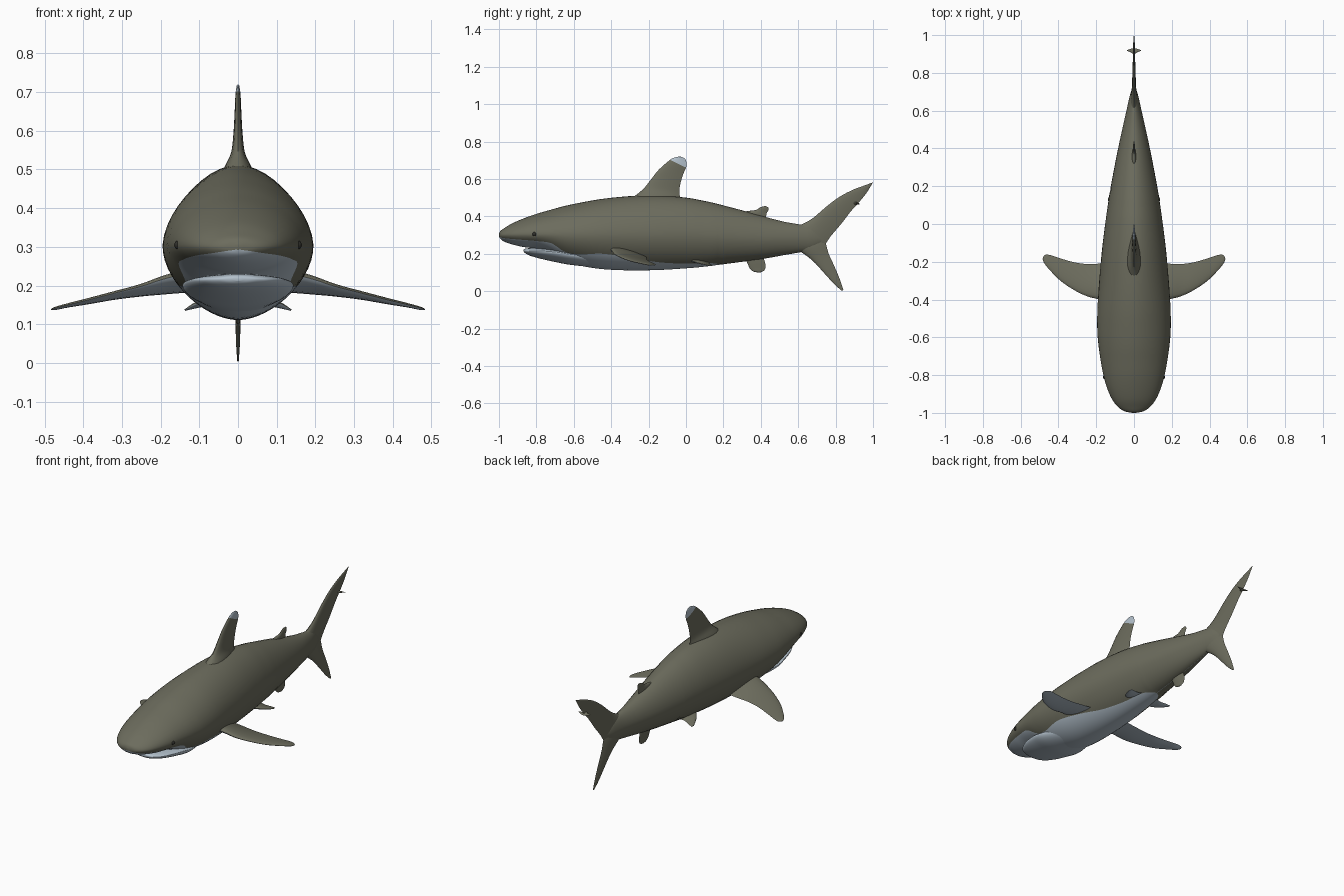
import bpy, bmesh, math
from mathutils import Vector

cube = bpy.data.objects.get("Cube")
if cube:
    bpy.data.objects.remove(cube, do_unlink=True)


def material(name, rgb):
    m = bpy.data.materials.new(name)
    m.use_nodes = True
    m.diffuse_color = (*rgb, 1)
    bsdf = next(n for n in m.node_tree.nodes if n.type == 'BSDF_PRINCIPLED')
    bsdf.inputs["Base Color"].default_value = (*rgb, 1)
    bsdf.inputs["Roughness"].default_value = 0.6
    return m


OLIVE = material("olive skin", (0.15, 0.15, 0.11))
PALE = material("pale belly", (0.45, 0.53, 0.60))
DARK = material("dark eye", (0.03, 0.03, 0.025))


def smooth_path(stations, steps):
    """Catmull-Rom interpolation of equally long tuples."""
    out = []
    last = len(stations) - 1
    for i in range(last):
        a, b = stations[max(i - 1, 0)], stations[i]
        c, d = stations[i + 1], stations[min(i + 2, last)]
        for k in range(steps):
            t = k / steps
            out.append([q + 0.5 * t * (r - p + t * (2 * p - 5 * q + 4 * r - s
                        + t * (3 * (q - r) + s - p)))
                        for p, q, r, s in zip(a, b, c, d)])
    out.append(list(stations[-1]))
    return out


def loft(name, rings, is_pale, mirror=False):
    """Skin closed rings; is_pale(ring, segment) picks the colour."""
    bm = bmesh.new()
    rows = [[bm.verts.new(p) for p in ring] for ring in rings]
    n = len(rows[0])
    for i in range(len(rows) - 1):
        for j in range(n):
            k = (j + 1) % n
            f = bm.faces.new((rows[i][j], rows[i][k], rows[i + 1][k], rows[i + 1][j]))
            f.material_index = int(is_pale(i, j))
    for i, row in ((0, rows[0]), (len(rows) - 2, rows[-1])):
        bm.faces.new(row).material_index = int(is_pale(i, n // 2))
    bmesh.ops.recalc_face_normals(bm, faces=bm.faces)
    me = bpy.data.meshes.new(name)
    bm.to_mesh(me)
    bm.free()
    me.materials.append(OLIVE)
    me.materials.append(PALE)
    ob = bpy.data.objects.new(name, me)
    bpy.context.collection.objects.link(ob)
    if mirror:
        ob.modifiers.new("mirror", 'MIRROR')
    bpy.ops.object.select_all(action='DESELECT')
    ob.select_set(True)
    bpy.context.view_layer.objects.active = ob
    bpy.ops.object.shade_smooth_by_angle(angle=math.radians(50))
    return ob


LOW, HIGH, POWER = 10, 16, 1.1


def body_ring(y, top, bottom, width, mid, border):
    """Cross-section whose vertices follow the colour border height."""
    s = min(max((mid - border) / max(mid - bottom, 1e-4), 0), 1)
    edge = max(-math.asin(s ** (1 / POWER)), math.radians(-89))
    low = -math.pi / 2
    angles = [low + (edge - low) * i / LOW for i in range(LOW)]
    angles += [edge + (math.pi / 2 - edge) * i / HIGH for i in range(HIGH + 1)]
    half = []
    for a in angles:
        h = (top - mid) if a > 0 else (mid - bottom)
        z = mid + math.copysign(abs(math.sin(a)) ** POWER, a) * h
        half.append((width * max(math.cos(a), 0) ** POWER, y, z))
    return half + [(-x, y, z) for x, y, z in half[-2:0:-1]]


def belly(i, j):
    return j < LOW or j >= LOW + 2 * HIGH


# Body: y, top, bottom, half width, widest height, colour border
body = [
    (-1.0, .306, .292, .008, .299, .293), (-.992, .322, .279, .048, .299, .288),
    (-.97, .338, .264, .083, .300, .283), (-.93, .362, .250, .115, .302, .279),
    (-.87, .388, .236, .142, .304, .274), (-.80, .413, .226, .162, .304, .268),
    (-.72, .436, .197, .177, .303, .256), (-.65, .455, .160, .187, .302, .212),
    (-.57, .472, .137, .194, .300, .196), (-.45, .493, .118, .194, .300, .200),
    (-.30, .508, .111, .184, .300, .180), (-.15, .512, .113, .171, .300, .155),
    (0.0, .500, .122, .153, .300, .147), (.10, .482, .131, .139, .296, .150),
    (.17, .466, .140, .128, .292, .146), (.30, .432, .157, .104, .286, .120),
    (.42, .398, .174, .080, .282, .120), (.52, .372, .192, .058, .282, .120),
    (.60, .358, .206, .040, .282, .120), (.68, .345, .222, .022, .280, .120),
    (.735, .295, .262, .004, .278, .120),
]
loft("body", [body_ring(*s) for s in smooth_path(body, 5)], belly)

# Lower jaw tucked under the snout
jaw = [
    (-.868, .222, .212, .012, .217), (-.860, .227, .203, .052, .216),
    (-.835, .230, .190, .088, .215), (-.78, .230, .174, .118, .214),
    (-.70, .226, .156, .138, .208), (-.62, .216, .141, .142, .196),
    (-.50, .200, .128, .110, .180),
]
loft("lower_jaw", [body_ring(*s, s[4]) for s in smooth_path(jaw, 5)], lambda i, j: True)

CHORD = 10


def fin(name, stations, normal, is_pale=lambda i, j: False, mirror=False, steps=5):
    """Fin from (leading point, trailing point, half thickness) stations."""
    flat = [(*lead, *trail, thick) for lead, trail, thick in stations]
    side = Vector(normal).normalized()
    rings = []
    for s in smooth_path(flat, steps):
        lead, trail = Vector(s[:3]), Vector(s[3:6])
        upper, lower = [], []
        for i in range(CHORD + 1):
            c = (1 - math.cos(math.pi * i / CHORD)) / 2
            t = side * (s[6] * math.sqrt(c) * (1 - c) / 0.385)
            p = lead.lerp(trail, c)
            upper.append(p + t)
            lower.append(p - t)
        rings.append(upper + lower[-2:0:-1])
    return loft(name, rings, is_pale, mirror)


def upright(name, rows, **kw):
    """Fin on the centre plane from rows of lead y, z, trail y, z, thickness."""
    return fin(name, [((0, a, b), (0, c, d), t) for a, b, c, d, t in rows], (1, 0, 0), **kw)


def underside(i, j):
    return j >= CHORD


# Dorsal fin, last three spans form the pale tip
upright("dorsal_fin", [
    (-.33, .47, -.01, .46, .050), (-.27, .512, -.03, .50, .034),
    (-.225, .55, -.036, .53, .018), (-.185, .60, -.030, .575, .012),
    (-.145, .65, -.015, .625, .009), (-.085, .702, .000, .660, .007),
    (-.062, .714, .003, .682, .005), (-.040, .719, -.002, .703, .004),
    (-.022, .718, -.014, .714, .001),
], is_pale=lambda i, j: i >= 25)

# Small rear fins on the centre line
upright("second_dorsal_fin", [
    (.28, .40, .42, .37, .016), (.32, .426, .428, .40, .010),
    (.37, .433, .432, .418, .006), (.40, .449, .440, .432, .005),
    (.425, .456, .440, .447, .002)])
upright("anal_fin", [
    (.31, .19, .41, .19, .010), (.33, .145, .422, .155, .008),
    (.342, .120, .425, .130, .006), (.36, .105, .418, .110, .005),
    (.385, .100, .400, .101, .002)])

# Tail fin lobes
upright("upper_tail_lobe", [
    (.55, .335, .72, .21, .024), (.62, .358, .745, .25, .018),
    (.68, .392, .775, .295, .012), (.76, .460, .830, .36, .009),
    (.83, .510, .880, .425, .007), (.90, .545, .925, .475, .005),
    (.96, .567, .965, .525, .004), (1.0, .582, .998, .578, .001)])
upright("lower_tail_lobe", [
    (.55, .25, .72, .30, .022), (.62, .206, .745, .26, .018),
    (.68, .160, .763, .20, .011), (.74, .095, .790, .14, .007),
    (.79, .040, .820, .07, .005), (.83, .004, .842, .005, .002)])
fin("tail_notch_spurs", [
    ((0, .895, .472), (0, .930, .466), .008),
    ((.015, .908, .472), (.015, .928, .468), .004),
    ((.037, .916, .474), (.037, .920, .473), .001)], (0, 0, 1), mirror=True)

# Paired fins, pale underneath
fin("pectoral_fins", [
    ((.10, -.42, .235), (.10, -.21, .185), .024),
    ((.18, -.40, .220), (.18, -.21, .178), .018),
    ((.25, -.382, .198), (.25, -.212, .172), .012),
    ((.32, -.348, .180), (.32, -.202, .164), .009),
    ((.39, -.300, .162), (.39, -.182, .153), .007),
    ((.445, -.245, .149), (.442, -.165, .145), .005),
    ((.475, -.208, .141), (.466, -.162, .140), .004),
    ((.484, -.185, .138), (.478, -.169, .138), .001)],
    (.25, 0, 1), is_pale=underside, mirror=True)
fin("pelvic_fins", [
    ((.04, .00, .175), (.04, .13, .155), .014),
    ((.085, .03, .163), (.08, .125, .148), .009),
    ((.115, .07, .150), (.11, .135, .142), .006),
    ((.138, .125, .137), (.135, .143, .136), .002)],
    (.3, 0, 1), is_pale=underside, mirror=True)

# Eyes
for side, label in ((1, "left"), (-1, "right")):
    bpy.ops.mesh.primitive_uv_sphere_add(
        segments=16, ring_count=10, radius=0.012, location=(side * 0.153, -0.81, 0.305))
    eye = bpy.context.object
    eye.name = label + "_eye"
    eye.data.materials.append(DARK)
    bpy.ops.object.shade_smooth()
